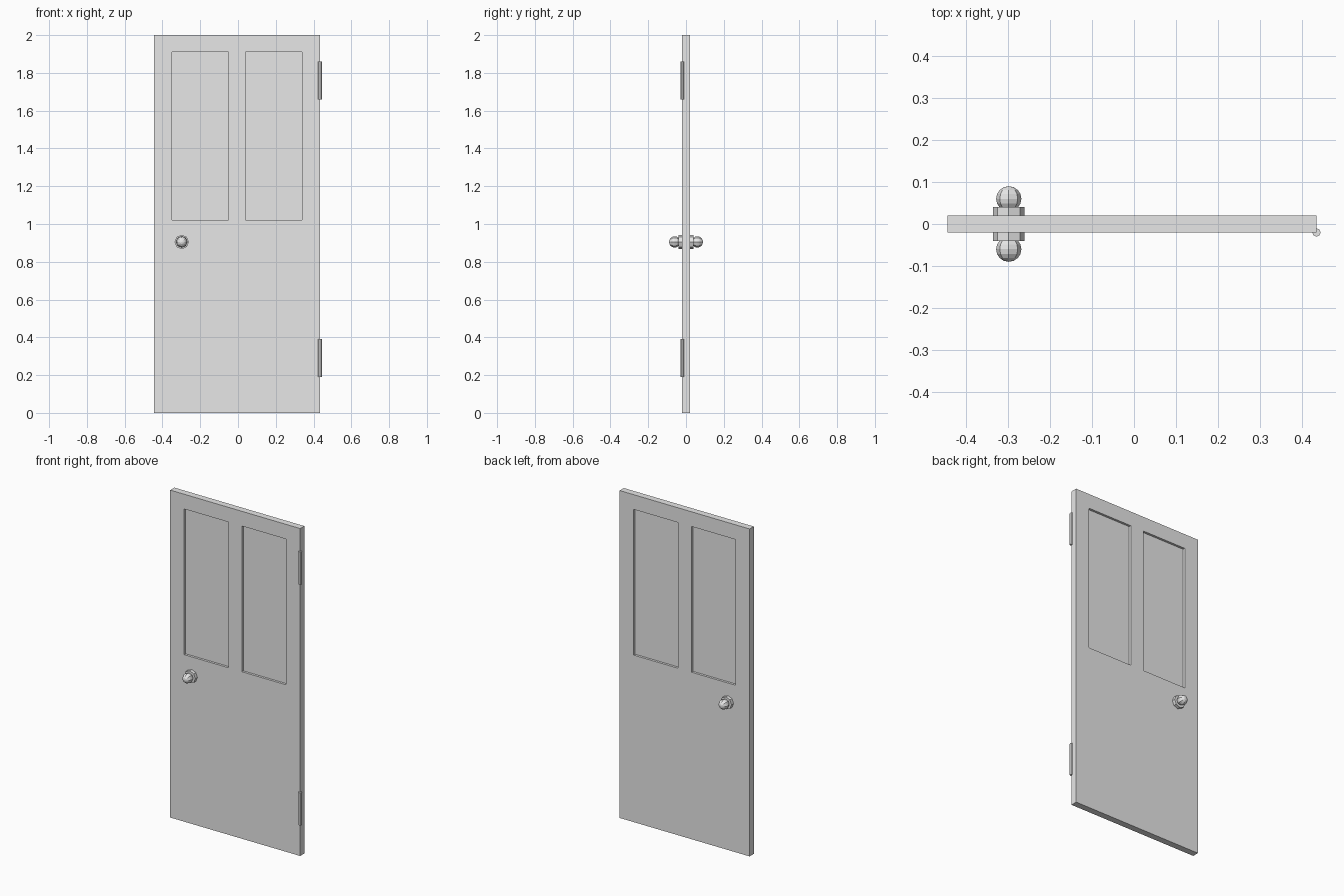
import bpy
from math import radians
from mathutils import Matrix

cube = bpy.data.objects.get("Cube")
if cube:
    bpy.data.objects.remove(cube, do_unlink=True)

GREY = (0.8, 0.8, 0.8, 1)
grey = bpy.data.materials.new("plain_grey")
grey.use_nodes = True
grey.diffuse_color = GREY
grey.node_tree.nodes["Principled BSDF"].inputs["Base Color"].default_value = GREY


def finish(name):
    obj = bpy.context.object
    obj.name = name
    obj.data.materials.append(grey)
    return obj


def box(name, x, y, z):
    """Box from (low, high) ranges on each axis."""
    bpy.ops.mesh.primitive_cube_add(size=1)
    obj = finish(name)
    size = [b - a for a, b in (x, y, z)]
    middle = [(a + b) / 2 for a, b in (x, y, z)]
    obj.data.transform(Matrix.Translation(middle) @ Matrix.Diagonal((*size, 1)))
    return obj


LEFT, RIGHT, HALF = -0.444, 0.434, 0.02
MIDDLE = (LEFT + RIGHT) / 2
PANEL_Z = (1.02, 1.91)

# Door slab, with two panels recessed on both faces
door = box("door", (LEFT, RIGHT), (-HALF, HALF), (0, 2))
for face, y in (("front", (-0.06, -0.006)), ("back", (0.006, 0.06))):
    for side, sign in (("right", -1), ("left", 1)):
        x = sorted((MIDDLE + sign * 0.045, MIDDLE + sign * 0.345))
        cutter = box(f"{face}_{side}_panel_cutter", x, y, PANEL_Z)
        cutter.hide_render = True
        cutter.hide_viewport = True
        cut = door.modifiers.new("panel", 'BOOLEAN')
        cut.object = cutter
        cut.solver = 'EXACT'

# Handle: octagonal plate through the door, and a round knob on each face
KNOB_X, KNOB_Z = -0.298, 0.905
turn = (radians(90), 0, 0)
bpy.ops.mesh.primitive_cylinder_add(vertices=8, radius=0.038, depth=0.08,
                                    location=(KNOB_X, 0, KNOB_Z), rotation=turn)
finish("knob_plate")
for name, y in (("front_knob", -0.06), ("back_knob", 0.06)):
    bpy.ops.mesh.primitive_uv_sphere_add(segments=8, ring_count=8, radius=0.03,
                                         location=(KNOB_X, y, KNOB_Z), rotation=turn)
    finish(name)

# Hinge barrels on the front edge
for name, z in (("lower_hinge", 0.29), ("upper_hinge", 1.76)):
    bpy.ops.mesh.primitive_cylinder_add(vertices=8, radius=0.01, depth=0.2,
                                        location=(RIGHT, -HALF, z))
    finish(name)
